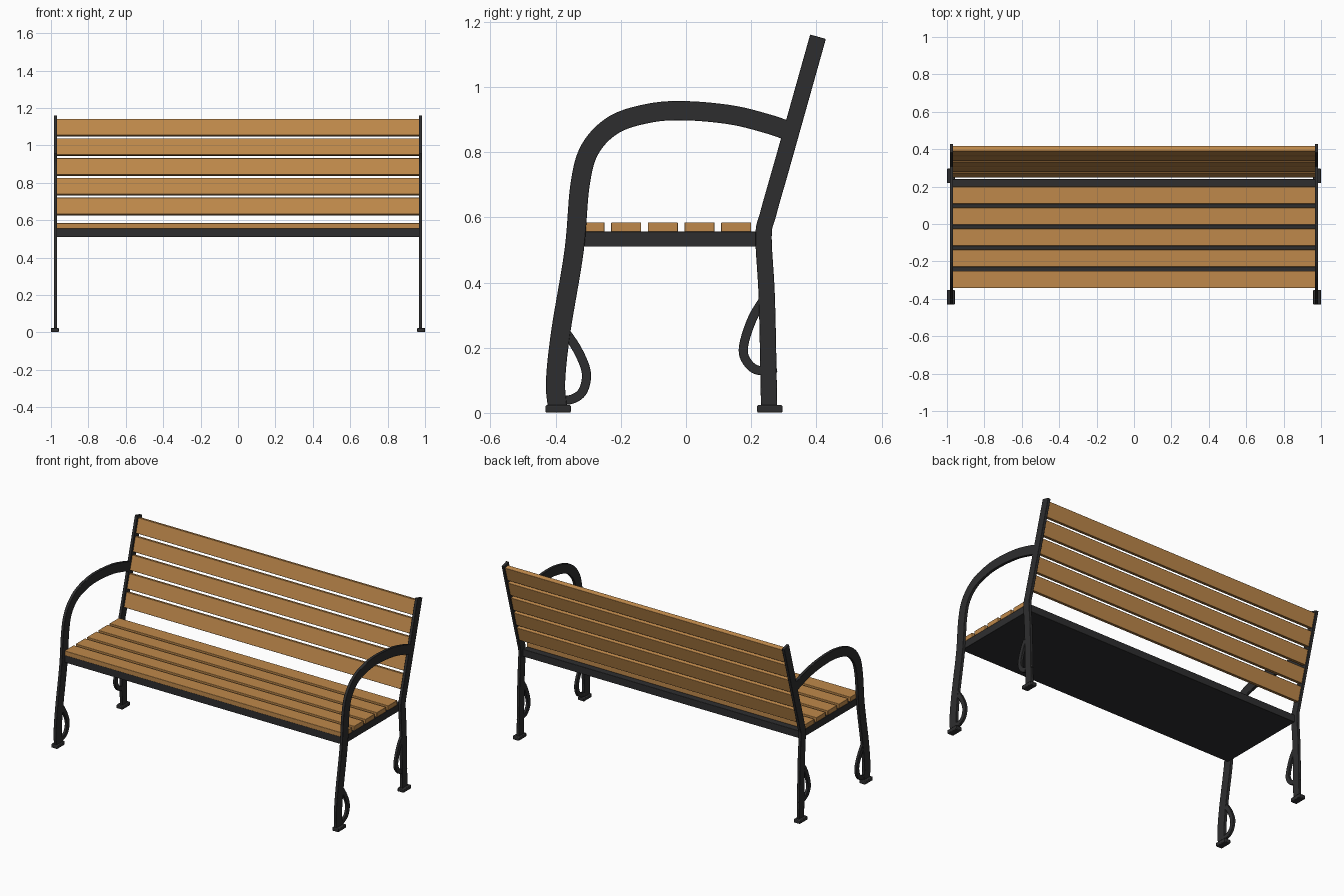
import bpy
import math
from mathutils import Vector

cube = bpy.data.objects.get("Cube")
if cube:
    bpy.data.objects.remove(cube, do_unlink=True)


def material(name, color):
    mat = bpy.data.materials.new(name)
    mat.use_nodes = True
    mat.diffuse_color = color
    mat.node_tree.nodes["Principled BSDF"].inputs["Base Color"].default_value = color
    return mat


WOOD = material("warm_wood", (0.52, 0.25, 0.07, 1))
METAL = material("dark_metal", (0.027, 0.027, 0.028, 1))


def finish(name, verts, faces, mat, bevel):
    mesh = bpy.data.meshes.new(name)
    mesh.from_pydata(verts, [], faces)
    mesh.materials.append(mat)
    obj = bpy.data.objects.new(name, mesh)
    bpy.context.collection.objects.link(obj)
    mod = obj.modifiers.new("soft_edges", "BEVEL")
    mod.width = bevel
    mod.segments = 2
    mod.limit_method = "ANGLE"
    mod.angle_limit = math.radians(40)
    bpy.ops.object.select_all(action="DESELECT")
    obj.select_set(True)
    bpy.context.view_layer.objects.active = obj
    bpy.ops.object.shade_smooth_by_angle(angle=math.radians(35))
    return obj


def spline(points, steps):
    """Catmull-Rom curve through the points."""
    p = [Vector(q) for q in points]
    p = [2 * p[0] - p[1]] + p + [2 * p[-1] - p[-2]]
    out = []
    for a, b, c, d in zip(p, p[1:], p[2:], p[3:]):
        for i in range(steps):
            t = i / steps
            out.append(0.5 * (2 * b + (c - a) * t + (2 * a - 5 * b + 4 * c - d) * t ** 2
                              + (3 * b - a - 3 * c + d) * t ** 3))
    return out + [p[-2]]


def flat_bar(name, points, width, x, thick, steps=7):
    """Bar of rectangular section following a (y, z) path."""
    path = spline(points, steps)
    verts, faces = [], []
    last = len(path) - 1
    for i, p in enumerate(path):
        t = (path[min(i + 1, last)] - path[max(i - 1, 0)]).normalized()
        n = Vector((-t.y, t.x)) * width / 2
        for side, off in ((-1, n), (1, n), (1, -n), (-1, -n)):
            verts.append((x + side * thick / 2, p.x + off.x, p.y + off.y))
    for i in range(last):
        for k in range(4):
            j = (k + 1) % 4
            faces.append((4 * i + k, 4 * i + j, 4 * i + 4 + j, 4 * i + 4 + k))
    faces += [(3, 2, 1, 0), tuple(4 * last + k for k in range(4))]
    return finish(name, verts, faces, METAL, 0.002)


def box(name, center, size, mat, tilt=0, bevel=0.002):
    s = [v / 2 for v in size]
    verts = [(x * s[0], y * s[1], z * s[2])
             for x in (-1, 1) for y in (-1, 1) for z in (-1, 1)]
    faces = [(0, 1, 3, 2), (4, 6, 7, 5), (0, 4, 5, 1),
             (2, 3, 7, 6), (0, 2, 6, 4), (1, 5, 7, 3)]
    obj = finish(name, verts, faces, mat, bevel)
    obj.location = center
    obj.rotation_euler.x = tilt
    return obj


# Side profiles (y, z)
front_leg_arm = [(-0.395, 0.02), (-0.4, 0.1), (-0.384, 0.25), (-0.343, 0.5), (-0.325, 0.7),
                 (-0.294, 0.81), (-0.22, 0.885), (-0.11, 0.92), (0, 0.927),
                 (0.14, 0.914), (0.25, 0.887), (0.315, 0.865)]
back_post = [(0.255, 0.02), (0.248, 0.35), (0.238, 0.54), (0.252, 0.61),
             (0.3, 0.78), (0.405, 1.154)]
front_scroll = [(-0.378, 0.26), (-0.334, 0.195), (-0.306, 0.125), (-0.316, 0.068),
                (-0.35, 0.042), (-0.395, 0.04)]
back_scroll = [(0.25, 0.365), (0.204, 0.29), (0.176, 0.2), (0.19, 0.153),
               (0.225, 0.13), (0.278, 0.138)]

# Cast end frames, one per side
for side, label in ((1, "left"), (-1, "right")):
    x = side * 0.976
    flat_bar(f"{label}_front_leg_and_arm", front_leg_arm, 0.059, x, 0.018)
    flat_bar(f"{label}_back_post", back_post, 0.05, x, 0.018)
    flat_bar(f"{label}_front_scroll", front_scroll, 0.028, x, 0.016)
    flat_bar(f"{label}_back_scroll", back_scroll, 0.028, x, 0.016)
    for name, y in (("front", -0.392), ("back", 0.257)):
        box(f"{label}_{name}_foot", (side * 0.979, y, 0.0125), (0.042, 0.078, 0.023),
            METAL, bevel=0.004)

# Seat base and its slats
box("seat_base", (0, -0.05, 0.533), (1.94, 0.58, 0.046), METAL)
for i in range(5):
    box(f"seat_slat_{i + 1}", (0, -0.296 + 0.1125 * i, 0.57), (1.94, 0.092, 0.029), WOOD)

# Tilted back slats, aligned with the posts
lean = math.atan2(0.105, 0.374)
for i in range(5):
    z = 1.095 - 0.1055 * i
    y = 0.392 + (z - 1.095) * math.tan(lean)
    box(f"back_slat_{i + 1}", (0, y, z), (1.94, 0.029, 0.091), WOOD, tilt=-lean)
